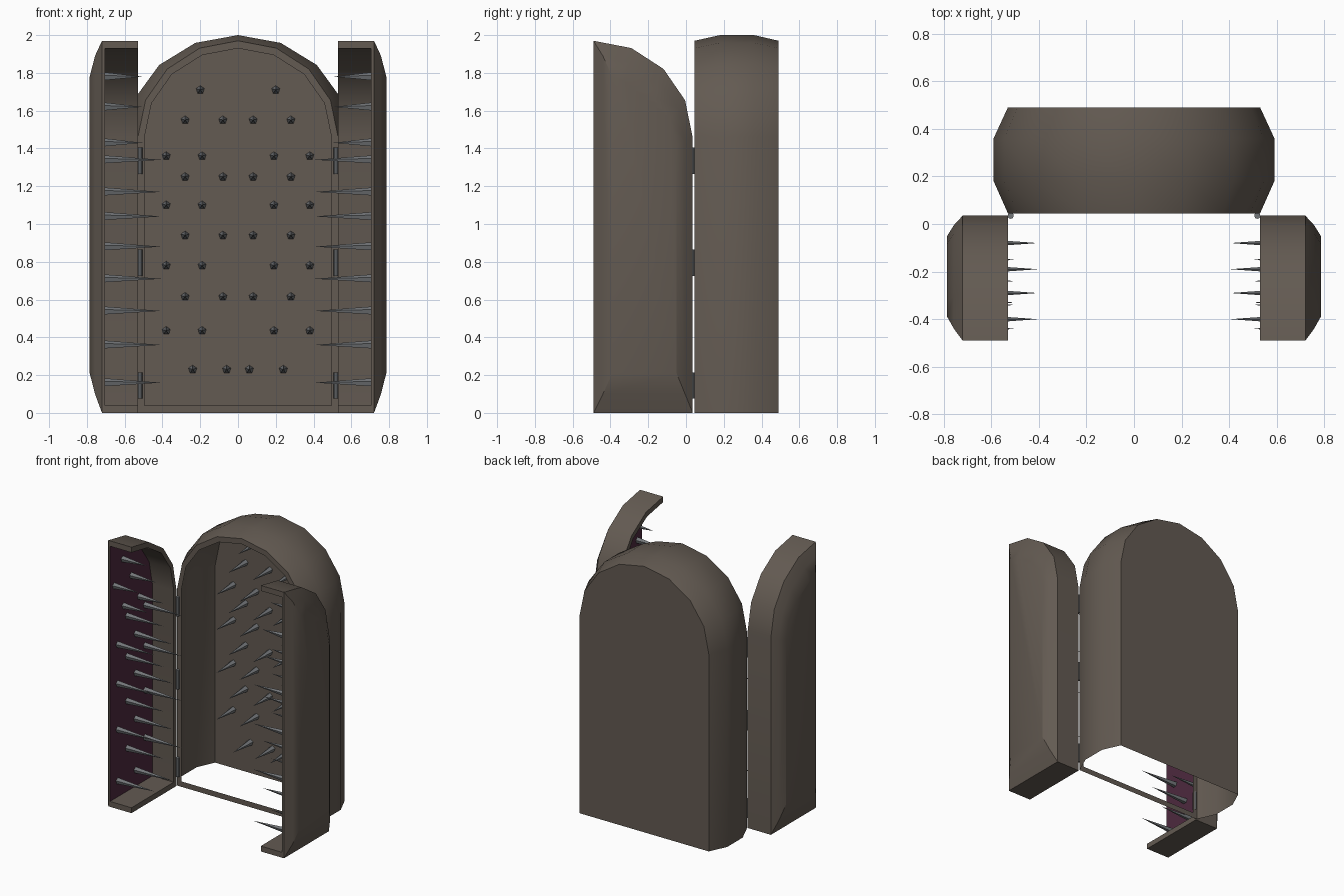
import bpy, bmesh, math
from mathutils import Matrix, Vector

cube = bpy.data.objects.get("Cube")
if cube:
    bpy.data.objects.remove(cube, do_unlink=True)


def material(name, r, g, b):
    m = bpy.data.materials.new(name)
    m.use_nodes = True
    m.diffuse_color = (r, g, b, 1)
    m.node_tree.nodes["Principled BSDF"].inputs["Base Color"].default_value = (r, g, b, 1)
    return m


BROWN = material("dull brown iron", 0.125, 0.103, 0.084)
PURPLE = material("dark purple lining", 0.075, 0.022, 0.048)
STEEL = material("grey steel", 0.17, 0.18, 0.19)
SPRING = 1.46   # height where the arch begins
BACK = 0.49
FREE = -0.49    # free edge of the opened doors


def finish(name, bm, mats, smooth=True):
    bmesh.ops.recalc_face_normals(bm, faces=bm.faces)
    mesh = bpy.data.meshes.new(name)
    bm.to_mesh(mesh)
    bm.free()
    for m in mats:
        mesh.materials.append(m)
    ob = bpy.data.objects.new(name, mesh)
    bpy.context.collection.objects.link(ob)
    if smooth:
        bpy.ops.object.select_all(action='DESELECT')
        ob.select_set(True)
        bpy.context.view_layer.objects.active = ob
        bpy.ops.object.shade_smooth_by_angle(angle=math.radians(30))
    return ob


def half_arch(width, bottom, spring, top):
    """Right half of an arched outline, from the foot to the apex."""
    pts = [(width, bottom)]
    for i in range(5):
        t = math.pi / 8 * i
        pts.append((width * math.cos(t), spring + (top - spring) * math.sin(t)))
    return pts


def bridge(bm, a, b, closed=False):
    n = len(a)
    for i in range(n if closed else n - 1):
        j = (i + 1) % n
        bm.faces.new((a[i], a[j], b[j], b[i]))


# Hollow arched cabinet: flat front rim, bulged wall, flat back, open underneath
bm = bmesh.new()


def cabinet_ring(y, width, top, bottom=0):
    half = half_arch(width, bottom, SPRING, top)
    outline = half + [(-x, z) for x, z in reversed(half[:-1])]
    return [bm.verts.new((x, y, z)) for x, z in outline]


rim = cabinet_ring(0.045, 0.495, 1.93, 0.04)
rings = [cabinet_ring(y, w, t) for y, w, t in
         ((0.045, 0.53, 1.97), (0.18, 0.59, 2.0), (0.36, 0.59, 2.0), (BACK, 0.53, 1.97))]
bridge(bm, rim, rings[0], closed=True)
for a, b in zip(rings, rings[1:]):
    bridge(bm, a, b)
bm.faces.new(rings[-1])
finish("cabinet", bm, [BROWN])


# Opened half-arch doors with a lined cavity
def make_door(name, side):
    bm = bmesh.new()

    def ring(x, hinge, bottom, spring, top, free=FREE):
        pts = [(free, bottom)]
        pts += [(max(free, FREE + w), z) for w, z in half_arch(hinge - FREE, bottom, spring, top)]
        return [bm.verts.new((side * x, y, z)) for y, z in pts]

    lip = ring(0.53, 0.035, 0, SPRING, 1.97)
    edge = ring(0.72, 0.035, 0, SPRING, 1.97)
    bevel = ring(0.757, -0.005, 0.1, 1.44, 1.89, -0.44)
    panel = ring(0.785, -0.05, 0.21, 1.42, 1.78, -0.39)
    inner_lip = ring(0.53, 0.005, 0.04, SPRING, 1.93)
    floor = ring(0.705, 0.005, 0.04, SPRING, 1.93)
    bridge(bm, lip, edge)
    bridge(bm, edge, bevel, closed=True)
    bridge(bm, bevel, panel, closed=True)
    bm.faces.new(panel)
    bridge(bm, lip, inner_lip)
    bridge(bm, inner_lip, floor)
    bm.faces.new(floor).material_index = 1
    # C-shaped end face along the free edge
    bm.faces.new((lip[0], edge[0], edge[-1], lip[-1],
                  inner_lip[-1], floor[-1], floor[0], inner_lip[0]))
    finish(name, bm, [BROWN, PURPLE])


# Five-sided spikes
def add_spike(bm, base, direction, length):
    d = Vector(direction)
    rot = d.to_track_quat('Z', 'Y').to_matrix().to_4x4()
    mid = Vector(base) + d * length / 2
    bmesh.ops.create_cone(bm, cap_ends=True, segments=5, radius1=0.023, radius2=0,
                          depth=length, matrix=Matrix.Translation(mid) @ rot)


bm = bmesh.new()
WIDE, NARROW = (0.19, 0.38), (0.08, 0.28)
rows = [(1.71, (0.2,)), (1.55, NARROW), (1.36, WIDE), (1.25, NARROW), (1.1, WIDE),
        (0.94, NARROW), (0.78, WIDE), (0.615, NARROW), (0.435, WIDE), (0.23, (0.06, 0.24))]
for z, xs in rows:
    for x in xs:
        for s in (-1, 1):
            add_spike(bm, (s * x, BACK - 0.002, z), (0, -1, 0), 0.2)
finish("cabinet_spikes", bm, [STEEL], smooth=False)

OUTER, INNER = (-0.4, -0.19), (-0.29, -0.08)
door_rows = [(1.78, (-0.34,), 0.2), (1.62, (-0.44, -0.24), 0.2), (1.43, (-0.33, -0.15), 0.2),
             (1.34, INNER, 0.3), (1.17, OUTER, 0.3), (1.04, INNER, 0.3), (0.88, OUTER, 0.3),
             (0.71, INNER, 0.3), (0.54, OUTER, 0.3), (0.36, INNER, 0.3), (0.16, OUTER, 0.3)]

for label, s in (("left", 1), ("right", -1)):
    make_door(label + "_door", s)
    bm = bmesh.new()
    for z, ys, length in door_rows:
        for y in ys:
            add_spike(bm, (s * 0.705, y, z), (-s, 0, 0), length)
    finish(label + "_door_spikes", bm, [STEEL], smooth=False)
    # Hinge barrels
    bm = bmesh.new()
    for z in (0.145, 0.795, 1.335):
        bmesh.ops.create_cone(bm, cap_ends=True, segments=10, radius1=0.013, radius2=0.013,
                              depth=0.14, matrix=Matrix.Translation((s * 0.518, 0.035, z)))
    finish(label + "_hinges", bm, [STEEL])
